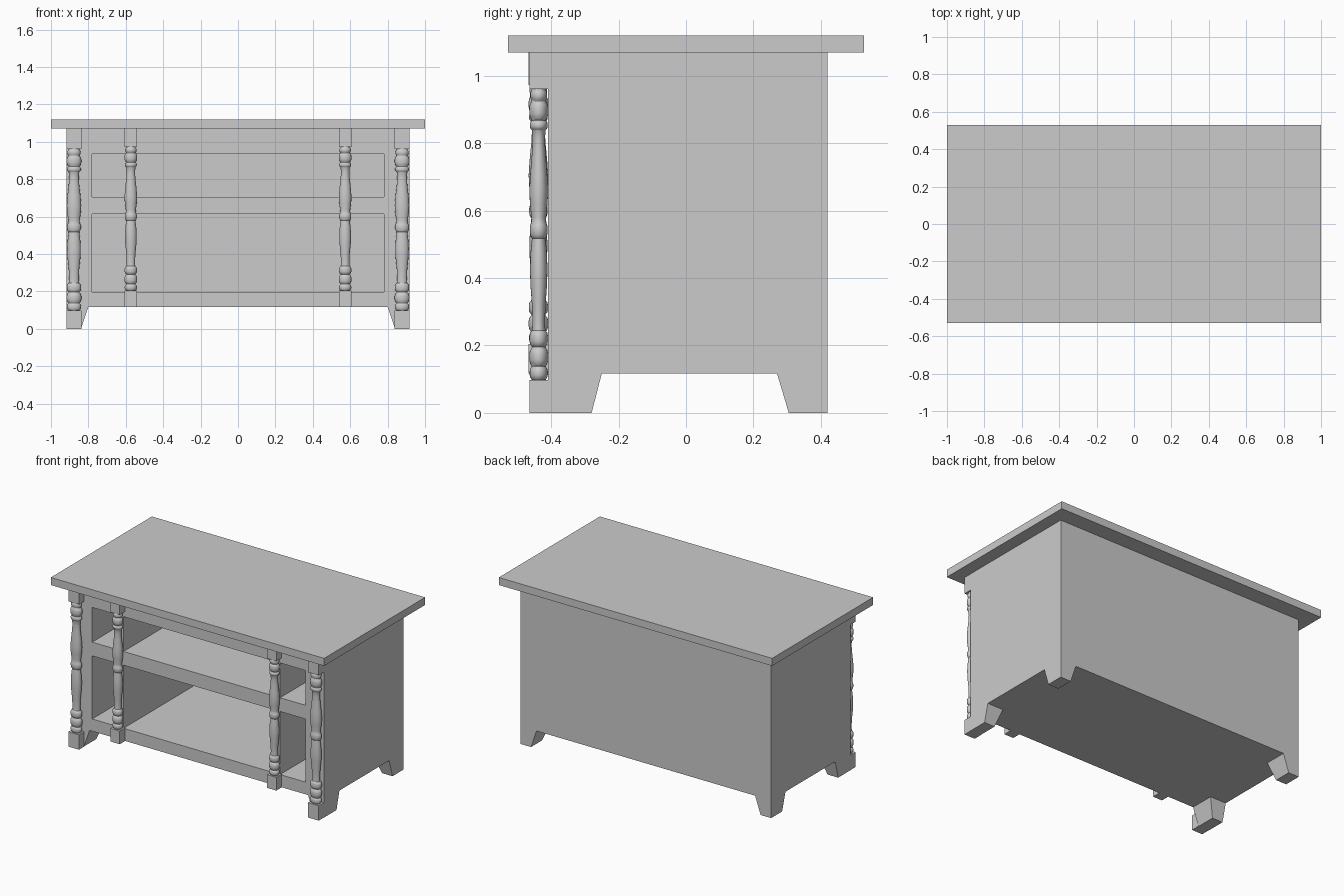
import bpy, bmesh
from mathutils import Vector

if "Cube" in bpy.data.objects:
    bpy.data.objects.remove(bpy.data.objects["Cube"])


def hexa(bm, bottom, top, z0, z1):
    """Closed block between two rectangles (x0, x1, y0, y1)."""
    rings = []
    for (x0, x1, y0, y1), z in ((bottom, z0), (top, z1)):
        rings.append([bm.verts.new((x, y, z)) for x, y in
                      ((x0, y0), (x1, y0), (x1, y1), (x0, y1))])
    a, b = rings
    bm.faces.new(a[::-1])
    bm.faces.new(b)
    for i in range(4):
        j = (i + 1) % 4
        bm.faces.new((a[i], a[j], b[j], b[i]))


def box(bm, x0, x1, y0, y1, z0, z1):
    hexa(bm, (x0, x1, y0, y1), (x0, x1, y0, y1), z0, z1)


def make(name, bm):
    bmesh.ops.recalc_face_normals(bm, faces=bm.faces)
    me = bpy.data.meshes.new(name)
    bm.to_mesh(me)
    bm.free()
    ob = bpy.data.objects.new(name, me)
    bpy.context.collection.objects.link(ob)
    return ob


FRONT, BACK, SIDE, BASE, TOP = -0.41, 0.42, 0.917, 0.117, 1.07

# Table top
bm = bmesh.new()
box(bm, -1, 1, -0.528, 0.528, TOP, 1.12)
make("table_top", bm)

# Cabinet body, hollowed by two rows of three compartments
bm = bmesh.new()
box(bm, -SIDE, SIDE, FRONT, BACK, BASE, TOP)
body = make("cabinet_body", bm)

bm = bmesh.new()
for z0, z1 in ((0.198, 0.615), (0.706, 0.936)):
    for x0, x1 in ((-0.78, -0.595), (-0.55, 0.55), (0.595, 0.78)):
        box(bm, x0, x1, FRONT - 0.1, 0.38, z0, z1)
cutter = make("compartment_cutter", bm)
cutter.hide_render = True
mod = body.modifiers.new("compartments", 'BOOLEAN')
mod.operation = 'DIFFERENCE'
mod.solver = 'EXACT'
mod.object = cutter
bpy.context.view_layer.objects.active = body
bpy.ops.object.modifier_apply(modifier=mod.name)
bpy.data.objects.remove(cutter)

# Tapered corner feet
for sx, side in ((-1, "left"), (1, "right")):
    for end, y, yb, yt in (("front", FRONT, -0.28, -0.25), ("back", BACK, 0.305, 0.27)):
        bm = bmesh.new()
        hexa(bm, (sx * 0.84, sx * SIDE, y, yb), (sx * 0.80, sx * SIDE, y, yt), 0, BASE)
        make(f"{end}_{side}_foot", bm)


# Turned column: (radius, height) as fractions of half width and world height
def bead(z0, z1, r, neck=0.75):
    h = z1 - z0
    return [(neck, z0), (r * 0.93, z0 + h * 0.15), (r, z0 + h * 0.35),
            (r, z0 + h * 0.65), (r * 0.93, z0 + h * 0.85), (neck, z1)]


PROFILE = ([(0.75, 0.097)] + bead(0.099, 0.137, 0.96) + bead(0.139, 0.193, 1.0)
           + bead(0.196, 0.245, 0.98, 0.7)
           + [(0.66, 0.27), (0.72, 0.32), (0.88, 0.38), (0.93, 0.43), (0.85, 0.48), (0.72, 0.518)]
           + bead(0.52, 0.565, 0.95, 0.8)
           + [(0.78, 0.58), (0.93, 0.62), (1.0, 0.66), (0.9, 0.71), (0.72, 0.77), (0.66, 0.81), (0.72, 0.838)]
           + bead(0.84, 0.867, 0.95) + bead(0.869, 0.925, 1.0) + bead(0.927, 0.958, 0.9)
           + [(0.75, 0.962)])
SEGS = 24


def column(name, x, half_x, half_y, z0):
    bm = bmesh.new()
    k = (TOP - z0) / TOP
    y = FRONT - half_y + 0.001
    # Square end blocks
    for a, b in ((0, 0.098), (0.961, TOP)):
        box(bm, x - half_x, x + half_x, y - half_y, y + half_y, z0 + a * k, z0 + b * k)
    # Turned shaft
    unit = Vector((1, 0, 0))
    profile = [bm.verts.new((unit.x * r, 0, z)) for r, z in PROFILE]
    edges = [bm.edges.new(p) for p in zip(profile, profile[1:])]
    res = bmesh.ops.spin(bm, geom=profile + edges, cent=(0, 0, 0), axis=(0, 0, 1),
                         angle=6.283185307, steps=SEGS, use_duplicate=False)
    shaft = {v for v in bm.verts if len(v.link_faces) == 0 or v.index < 0 or v in profile}
    todo = list(profile)
    while todo:
        for e in todo.pop().link_edges:
            for v in e.verts:
                if v not in shaft:
                    shaft.add(v)
                    todo.append(v)
    # Fit the shaft to the column's oval footprint
    for v in shaft:
        todo.append(v)
    for v in todo:
        v.co = (x + v.co.x * half_x, y + v.co.y * half_y, z0 + v.co.z * k)
    bmesh.ops.remove_doubles(bm, verts=todo, dist=0.0001)
    ob = make(name, bm)
    bpy.ops.object.select_all(action='DESELECT')
    ob.select_set(True)
    bpy.context.view_layer.objects.active = ob
    bpy.ops.object.shade_smooth_by_angle(angle=0.6)


for s, side in ((-1, "left"), (1, "right")):
    column(f"outer_{side}_column", s * 0.877, 0.039, 0.028, 0)
    column(f"inner_{side}_column", s * 0.573, 0.034, 0.029, BASE)
